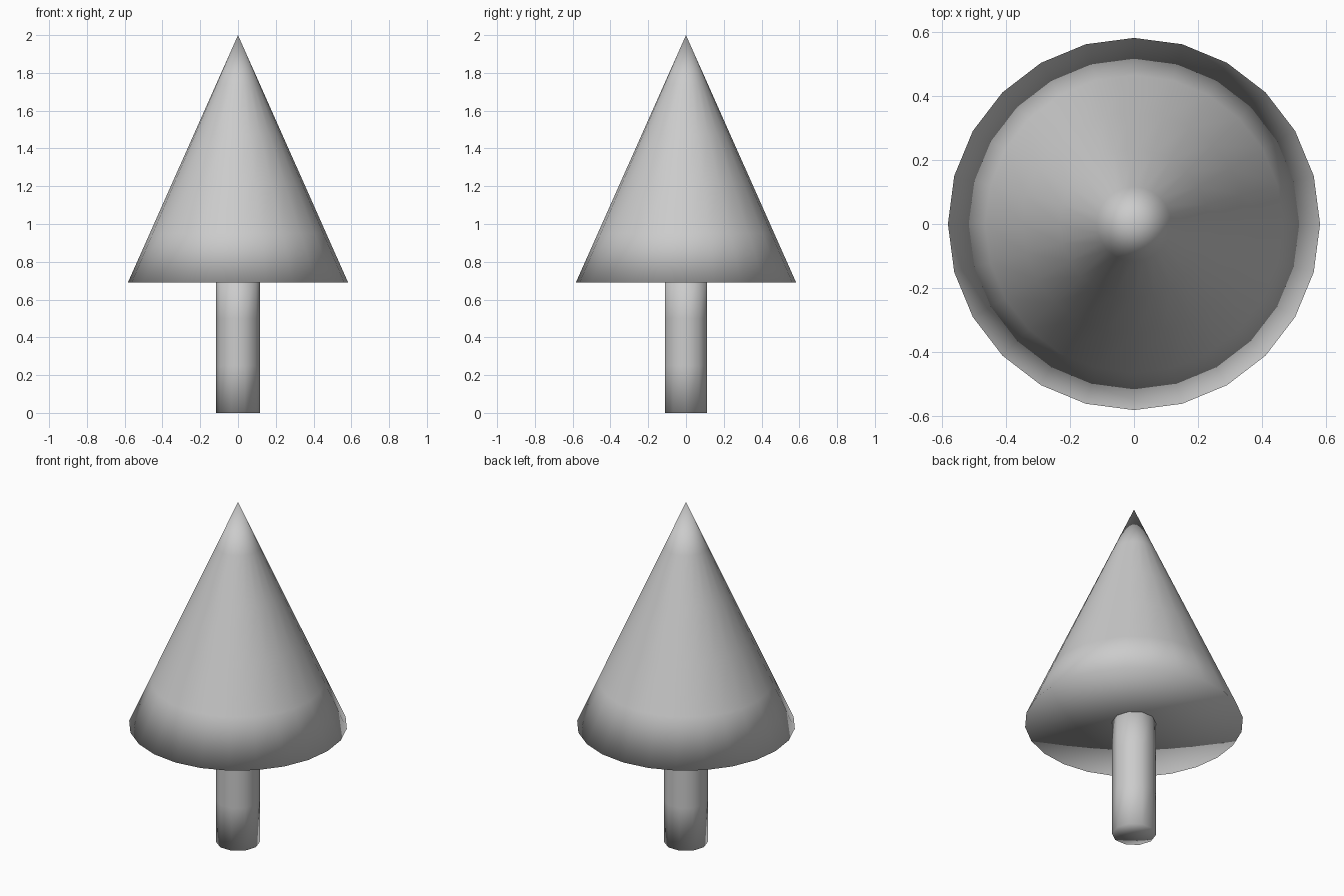
import bpy, bmesh, math

if "Cube" in bpy.data.objects:
    bpy.data.objects.remove(bpy.data.objects["Cube"])


def lathe(name, profile, sides):
    """Turn a (radius, z) profile about the z axis; radius 0 makes a closing pole."""
    bm = bmesh.new()
    rings = []
    for r, z in profile:
        count = sides if r > 0 else 1
        rings.append([bm.verts.new((r * math.cos(math.tau * i / sides),
                                    r * math.sin(math.tau * i / sides), z))
                      for i in range(count)])
    for low, high in zip(rings, rings[1:]):
        for i in range(sides):
            j = (i + 1) % sides
            corners = [low[i % len(low)], low[j % len(low)],
                       high[j % len(high)], high[i % len(high)]]
            bm.faces.new(list(dict.fromkeys(corners)))
    bmesh.ops.recalc_face_normals(bm, faces=bm.faces)
    for f in bm.faces:
        f.smooth = True
    mesh = bpy.data.meshes.new(name)
    bm.to_mesh(mesh)
    bm.free()
    obj = bpy.data.objects.new(name, mesh)
    bpy.context.collection.objects.link(obj)
    return obj


# Trunk: ten-sided cylinder reaching into the foliage
R, TOP = 0.117, 0.75
lathe("trunk", [(0, 0)] + [(R, TOP * k / 3) for k in range(4)] + [(0, TOP)], 10)

# Foliage: smooth cone in five bands with a closed base
R, BASE, TIP = 0.583, 0.69, 2.0
cone = [(R * (5 - k) / 5, BASE + (TIP - BASE) * k / 5) for k in range(6)]
lathe("foliage", [(0, BASE)] + cone, 24)
